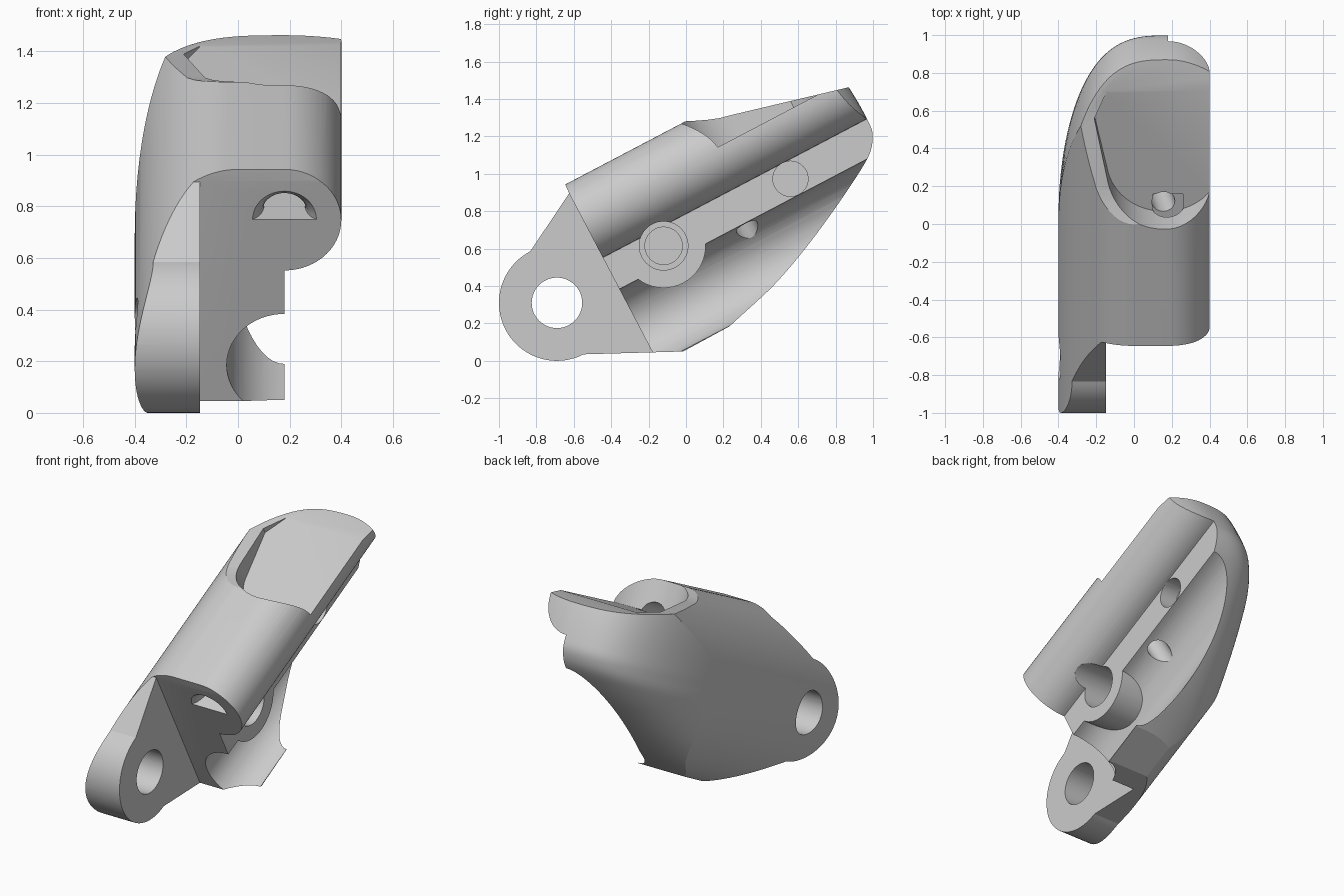
import bpy, bmesh
from math import sin, cos, asin, pi, radians, sqrt
from mathutils import Matrix, Vector

cube = bpy.data.objects.get("Cube")
if cube:
    bpy.data.objects.remove(cube)

TILT = Matrix.Rotation(asin(0.465), 4, 'X')   # body axis leans back
FLAT = Matrix.Identity(4)

grey = bpy.data.materials.new("light_grey")
grey.use_nodes = True
grey.diffuse_color = (0.6, 0.6, 0.6, 1)
grey.node_tree.nodes["Principled BSDF"].inputs["Base Color"].default_value = (0.6, 0.6, 0.6, 1)


def loft(name, rings, frame=TILT):
    """Closed solid through rings with equal point counts."""
    bm = bmesh.new()
    loops = [[bm.verts.new(frame @ Vector(p)) for p in r] for r in rings]
    for a, b in zip(loops, loops[1:]):
        for i in range(len(a)):
            j = (i + 1) % len(a)
            bm.faces.new((a[i], a[j], b[j], b[i]))
    bm.faces.new(loops[0])
    bm.faces.new(loops[-1])
    bmesh.ops.recalc_face_normals(bm, faces=bm.faces)
    mesh = bpy.data.meshes.new(name)
    bm.to_mesh(mesh)
    bm.free()
    mesh.materials.append(grey)
    ob = bpy.data.objects.new(name, mesh)
    bpy.context.collection.objects.link(ob)
    return ob


def prism(name, pts, axis, lo, hi, frame=TILT):
    """Extrude a 2D outline along the given axis."""
    def put(p, h):
        q = list(p)
        q.insert(axis, h)
        return q
    return loft(name, [[put(p, h) for p in pts] for h in (lo, hi)], frame)


def disc(a, b, r, start=0, sweep=2 * pi, n=48):
    closed = sweep == 2 * pi
    return [(a + r * cos(start + sweep * i / n), b + r * sin(start + sweep * i / n))
            for i in range(n if closed else n + 1)]


def combine(ob, tool, op='DIFFERENCE'):
    mod = ob.modifiers.new("cut", 'BOOLEAN')
    mod.operation, mod.object, mod.solver = op, tool, 'EXACT'
    bpy.context.view_layer.objects.active = ob
    bpy.ops.object.modifier_apply(modifier=mod.name)
    bpy.data.objects.remove(tool)


# Rounded hull: layers stacked across the body axis, each ending at a tip
TIP = [(0.03, 0.2), (0.06, 0.31), (0.148, 0.64), (0.306, 1.02), (0.505, 1.36),
       (0.6, 1.443), (0.69, 1.458), (0.9, 1.449), (1.2, 1.4)]


def slope(i):
    a, b = TIP[max(0, i - 1)], TIP[min(len(TIP) - 1, i + 1)]
    return (b[1] - a[1]) / (b[0] - a[0])


def tip(v):
    """Smooth cubic through the tip points."""
    i = max(k for k in range(len(TIP) - 1) if k == 0 or TIP[k][0] <= v)
    (a, p), (b, q) = TIP[i], TIP[i + 1]
    d = b - a
    t = (v - a) / d
    e = t * t * (3 - 2 * t)
    return p + (q - p) * e + d * t * (1 - t) * (slope(i) * (1 - t) - slope(i + 1) * t)


def layer(v, right):
    h = (v - 0.6) / (0.535 if v > 0.6 else 0.572)
    left = -0.4 * sqrt(max(0, 1 - h * h))
    full = 1.14 if v > 0.6 else 1.14 - 0.9 * (0.6 - v)
    ring = []
    for i in range(41):
        x = left + (right - left) * (i / 40) ** 2
        w = min(1, (0.18 - x) / 0.58)
        drop = full * (1 - sqrt(1 - w ** 3)) if w > 0 else 0.06 * ((x - 0.18) / 0.22) ** 2
        ring.append((x, tip(v) - drop, v))
    return ring + [(right, -1.3, v), (left, -1.3, v)]


low = [layer(0.03 + 0.655 * (i / 40) ** 1.4, 0.18) for i in range(41)]
arc = [layer(0.915 - 0.22 * cos(pi * i / 30), 0.18 + 0.22 * sin(pi * i / 30)) for i in range(31)]
body = loft("bracket_body", low + arc)

# Side silhouette with the rounded eye and sloped top
side = disc(-0.69, 0.31, 0.31, radians(-62.6), -pi)
side += [(-0.625, 0.895), (-0.72, 1.12), (0, 1.281), (0.06, 1.284), (0.12, 1.289), (0.18, 1.298),
         (0.25, 1.316), (0.88, 1.465), (1.1, 1.517), (1.1, 0.66), (0.24, 0.188), (-0.015, 0.05)]
combine(body, prism("side_outline", side, 0, -1, 1, FLAT), 'INTERSECT')

# Front face beside the tongue, and the eye hole
combine(body, prism("front_clearance", [(-2, -1), (-0.137, -1), (-0.137, 2), (-2, 2)], 0, -0.147, 1))
combine(body, prism("eye_hole", disc(-0.69, 0.31, 0.135), 0, -1, 1, FLAT))

# Long groove below, keeping a round boss inside it
groove = prism("groove", disc(0.18, 0.281, 0.224, n=64), 1, -0.4, 2)
combine(groove, prism("boss", disc(0.18, 0.6, 0.225), 0, -0.3, 0.7))
combine(body, groove)

# Thumb recess on top with a rounded front wall
recess = disc(0.16, 0.87, 0.305, radians(330), radians(-140), 30)
recess += [(-0.21, 1.14), (-0.15, 1.27), (-0.15, 1.7), (0.6, 1.7), (0.6, 0.85)]
combine(body, prism("recess", recess, 2, 0.932, 1.7))

# Half-round bore with a flared mouth
combine(body, prism("bore", disc(0.18, 0.918, 0.08, 0, pi, 24), 1, -0.3, 0.67))
mouth = [[(x, u, v) for x, v in disc(0.18, 0.918, r, 0, pi, 24)]
         for u, r in ((-0.15, 0.135), (-0.135, 0.122), (-0.115, 0.104), (-0.09, 0.091),
                      (-0.06, 0.083), (-0.03, 0.079))]
combine(body, loft("bore_mouth", mouth))

# Stepped screw pocket in the boss and a plain pocket further back
combine(body, prism("screw_head_pocket", disc(0.18, 0.6, 0.13), 0, -0.04, 0.7))
combine(body, prism("screw_pocket", disc(0.18, 0.6, 0.1), 0, -0.15, 0.7))
combine(body, prism("rear_pocket", disc(0.947, 0.602, 0.094), 0, 0.06, 0.7))

# Slanted hole from the groove up to the recess
hole = [[(x + a, u, v) for a, u in disc(0, 0.62, 0.062, n=32)] for x, v in ((0.06, 0.38), (0.165, 0.98))]
combine(body, loft("slanted_hole", hole))

bpy.ops.object.select_all(action='DESELECT')
body.select_set(True)
bpy.context.view_layer.objects.active = body
bpy.ops.object.shade_smooth_by_angle(angle=radians(14.5))
